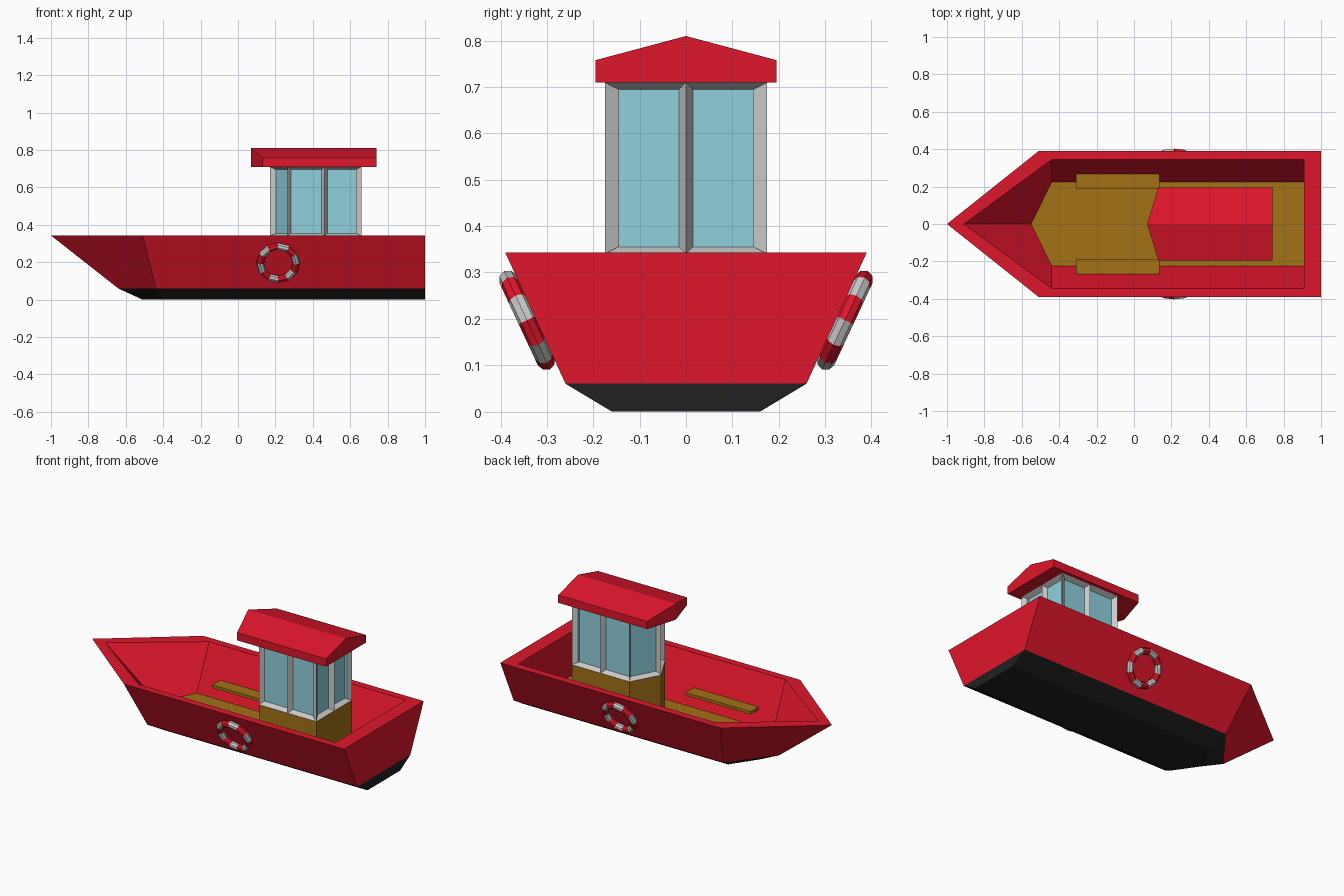
import bpy, bmesh
from math import radians, atan2, pi

if "Cube" in bpy.data.objects:
    bpy.data.objects.remove(bpy.data.objects["Cube"])


def material(name, rgb):
    m = bpy.data.materials.new(name)
    m.diffuse_color = (*rgb, 1)
    m.use_nodes = True
    m.node_tree.nodes["Principled BSDF"].inputs["Base Color"].default_value = m.diffuse_color
    return m


RED = material("red_paint", (0.74, 0.008, 0.025))
BLACK = material("black_paint", (0.015, 0.015, 0.015))
WOOD = material("wood", (0.36, 0.165, 0.008))
GLASS = material("glass", (0.28, 0.64, 0.73))
GREY = material("grey_frame", (0.8, 0.8, 0.8))


def finish(bm, name, *mats):
    me = bpy.data.meshes.new(name)
    bm.to_mesh(me)
    bm.free()
    for m in mats:
        me.materials.append(m)
    ob = bpy.data.objects.new(name, me)
    bpy.context.collection.objects.link(ob)
    return ob


def mirrored(half):
    """Close a half outline (bow to stern, y <= 0) into a full one."""
    return half + [(x, -y) for x, y in reversed(half) if y != 0]


def ring(half, z):
    return [(x, y, z) for x, y in mirrored(half)]


def loft(rings, bottom=True, top=True):
    """Skin a stack of counter-clockwise rings; return bmesh, side faces."""
    bm = bmesh.new()
    vs = [[bm.verts.new(p) for p in r] for r in rings]
    n = len(vs[0])
    sides = [bm.faces.new((a[j], a[(j + 1) % n], b[(j + 1) % n], b[j]))
             for a, b in zip(vs, vs[1:]) for j in range(n)]
    if bottom:
        bm.faces.new(vs[0][::-1])
    if top:
        bm.faces.new(vs[-1])
    bm.normal_update()
    return bm, sides


# Hull: black bottom, red sides with rim and inner walls, wooden deck
keel = [(-0.51, 0), (-0.40, -0.16), (1, -0.16)]
chine = [(-0.64, 0), (-0.44, -0.26), (1, -0.26)]
rim = [(-1, 0), (-0.51, -0.39), (1, -0.39)]
inner_rim = [(-0.91, 0), (-0.44, -0.345), (0.91, -0.345)]
deck = [(-0.55, 0), (-0.44, -0.225), (0.91, -0.225)]
DECK_Z, RIM_Z = 0.07, 0.343

bm, _ = loft([ring(keel, 0), ring(chine, 0.06)], top=False)
finish(bm, "hull_bottom", BLACK)
bm, _ = loft([ring(chine, 0.06), ring(rim, RIM_Z),
              ring(inner_rim, RIM_Z), ring(deck, DECK_Z)], False, False)
finish(bm, "hull_sides", RED)
bm, _ = loft([ring(deck, DECK_Z)], bottom=False)
finish(bm, "deck", WOOD)

# Cabin: wooden base, framed upper part with recessed panes
cabin = [(0.17, 0), (0.265, -0.175), (0.4625, -0.175), (0.66, -0.175), (0.66, 0)]
bm, _ = loft([ring(cabin, DECK_Z), ring(cabin, 0.34)])
finish(bm, "cabin_base", WOOD)

bm, panes = loft([ring(cabin, 0.34), ring(cabin, 0.71)])
bmesh.ops.inset_individual(bm, faces=panes, thickness=0.015, depth=-0.03,
                           use_even_offset=True)
for f in panes:
    f.material_index = 1
finish(bm, "cabin_windows", GREY, GLASS)

# Roof: gabled slab with a pointed front
roof = [(0.07, 0), (0.13, -0.195), (0.74, -0.195), (0.74, 0)]
ridge = [(x, y, 0.81 if y == 0 else 0.758) for x, y in mirrored(roof)]
bm, _ = loft([ring(roof, 0.71), ridge], top=False)
bm.verts.ensure_lookup_table()
t = bm.verts[6:12]
bm.faces.new((t[0], t[1], t[2], t[3]))
bm.faces.new((t[3], t[4], t[5], t[0]))
finish(bm, "roof", RED)

for side, label in ((-1, "front"), (1, "back")):
    # Bench plank along the inner wall
    bpy.ops.mesh.primitive_cube_add(size=1, location=(-0.0875, side * 0.23, 0.16))
    bench = bpy.context.object
    bench.name = label + "_bench"
    bench.scale = (0.445, 0.08, 0.018)
    bench.data.materials.append(WOOD)

    # Striped lifebuoy lying against the sloped hull side
    bpy.ops.mesh.primitive_torus_add(
        major_segments=12, minor_segments=8, major_radius=0.097, minor_radius=0.02,
        location=(0.215, side * 0.343, 0.197),
        rotation=(radians(115), 0, pi if side > 0 else 0))
    buoy = bpy.context.object
    buoy.name = label + "_lifebuoy"
    buoy.data.materials.append(GREY)
    buoy.data.materials.append(RED)
    for p in buoy.data.polygons:
        p.use_smooth = False
        band = int((atan2(p.center.y, p.center.x) % (2 * pi)) / (pi / 6))
        p.material_index = band % 2
